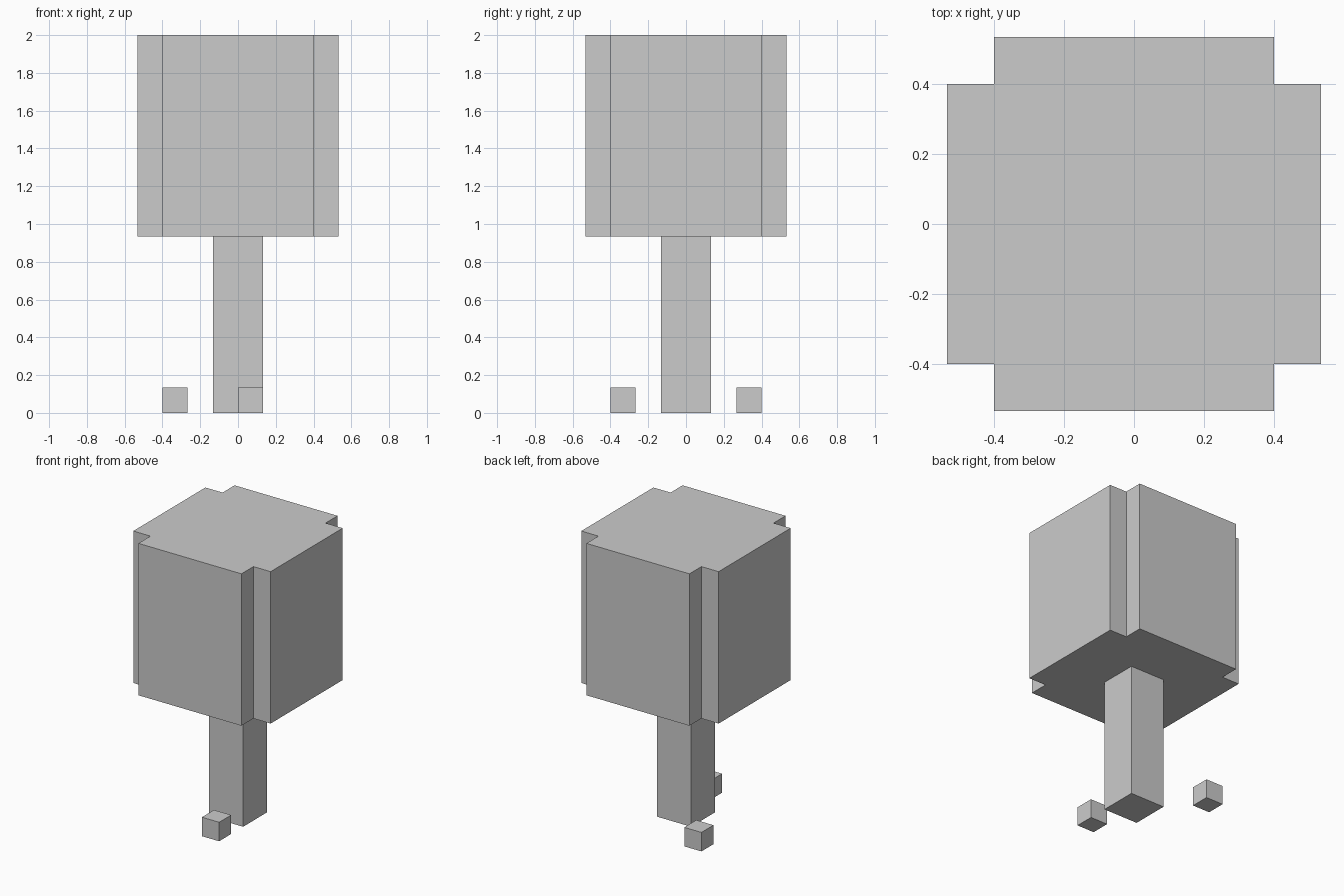
import bpy, bmesh

if "Cube" in bpy.data.objects:
    bpy.data.objects.remove(bpy.data.objects["Cube"])

U = 2 / 15  # one block of the model's grid


def prism(name, outline, z0, z1):
    """Extrude a flat outline (in blocks) from z0 to z1."""
    bm = bmesh.new()
    base = bm.faces.new([bm.verts.new((x * U, y * U, z0 * U)) for x, y in outline])
    top = bmesh.ops.extrude_face_region(bm, geom=[base])["geom"]
    verts = [v for v in top if isinstance(v, bmesh.types.BMVert)]
    bmesh.ops.translate(bm, verts=verts, vec=(0, 0, (z1 - z0) * U))
    bmesh.ops.recalc_face_normals(bm, faces=bm.faces)
    mesh = bpy.data.meshes.new(name)
    bm.to_mesh(mesh)
    bm.free()
    obj = bpy.data.objects.new(name, mesh)
    bpy.context.collection.objects.link(obj)
    return obj


def rect(x0, y0, x1, y1):
    return [(x0, y0), (x1, y0), (x1, y1), (x0, y1)]


# Trunk
prism("trunk", rect(-1, -1, 1, 1), 0, 7)

# Leaf canopy: a square with notched corners
quarter = [(4, 3), (3, 3), (3, 4)]
outline = []
for _ in range(4):
    outline += quarter
    quarter = [(-y, x) for x, y in quarter]
prism("canopy", outline, 7, 15)

# Small blocks on the ground beside the trunk
prism("front_ground_block", rect(0, -3, 1, -2), 0, 1)
prism("back_ground_block", rect(-3, 2, -2, 3), 0, 1)
